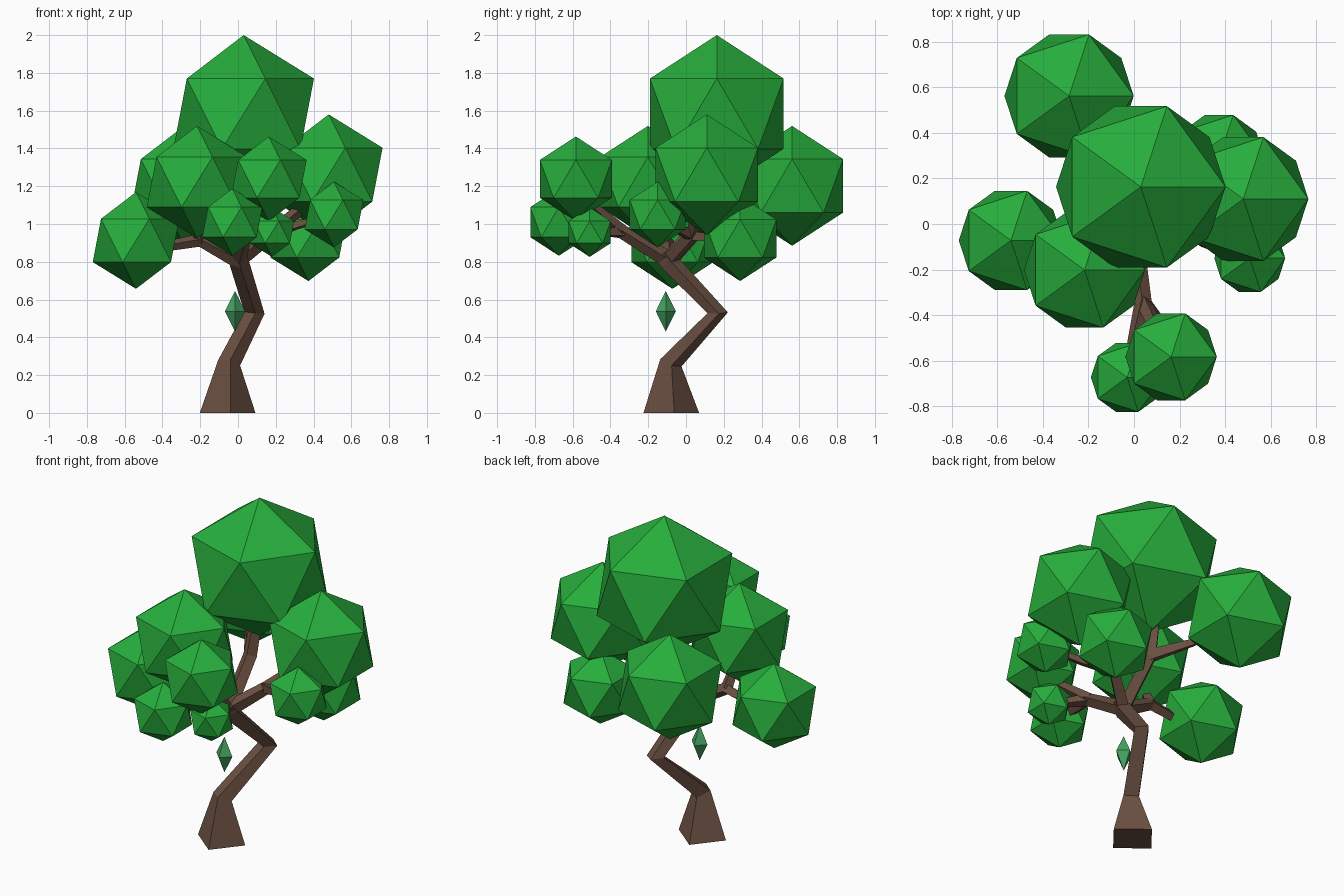
import bpy, bmesh, math
from mathutils import Vector

if "Cube" in bpy.data.objects:
    bpy.data.objects.remove(bpy.data.objects["Cube"])


def material(name, rgb):
    m = bpy.data.materials.new(name)
    m.diffuse_color = (*rgb, 1)
    m.use_nodes = True
    m.node_tree.nodes["Principled BSDF"].inputs["Base Color"].default_value = m.diffuse_color
    return m


BARK = material("bark", (0.147, 0.08, 0.054))
GREEN = material("foliage_green", (0.02, 0.42, 0.045))
LEAF = material("leaf_green", (0.06, 0.36, 0.12))


def finish(bm, name, mat):
    bmesh.ops.recalc_face_normals(bm, faces=bm.faces)
    me = bpy.data.meshes.new(name)
    bm.to_mesh(me)
    bm.free()
    me.materials.append(mat)
    ob = bpy.data.objects.new(name, me)
    bpy.context.collection.objects.link(ob)
    return ob


def limb(name, path, flat_start=False):
    """Four-sided tapered tube along (x, y, z, radius) points."""
    bm = bmesh.new()
    pts = [Vector(p[:3]) for p in path]
    rings = []
    for i, p in enumerate(pts):
        before = (p - pts[i - 1]).normalized() if i else Vector()
        after = (pts[i + 1] - p).normalized() if i < len(pts) - 1 else Vector()
        tangent = before + after
        if flat_start and i == 0:
            tangent = Vector((0, 0, 1))
        turn = Vector((0, 0, 1)).rotation_difference(tangent)
        ring = []
        for k in range(4):
            a = math.radians(6 + 90 * k)
            off = Vector((math.cos(a), math.sin(a), 0)) * path[i][3]
            ring.append(bm.verts.new(p + turn @ off))
        rings.append(ring)
    for a, b in zip(rings, rings[1:]):
        for k in range(4):
            bm.faces.new((a[k], a[(k + 1) % 4], b[(k + 1) % 4], b[k]))
    bm.faces.new(rings[0])
    bm.faces.new(rings[-1])
    return finish(bm, name, BARK)


# Crooked trunk with a flared foot
limb("trunk", [(-0.055, -0.078, 0, 0.148), (-0.047, -0.08, 0.265, 0.06),
               (0.087, 0.168, 0.53, 0.054), (0.005, -0.09, 0.80, 0.052),
               (0.0, -0.12, 0.84, 0.045)], True)

# Branches fanning out from the top of the trunk
fork = (0.0, -0.09, 0.81, 0.045)
front, left = (0.04, -0.34, 0.96, 0.038), (-0.2, -0.1, 0.915, 0.036)
right, back = (0.17, 0.03, 0.94, 0.036), (-0.01, 0.13, 1.05, 0.042)
branches = {
    "front_branch": [fork, front, (-0.02, -0.6, 1.0, 0.025)],
    "front_upper_twig": [front, (0.14, -0.54, 1.13, 0.025)],
    "front_side_twig": [front, (0.16, -0.48, 0.95, 0.02)],
    "left_branch": [fork, left, (-0.45, -0.08, 0.87, 0.025)],
    "left_upper_twig": [left, (-0.21, -0.18, 1.05, 0.025)],
    "right_branch": [fork, right, (0.4, 0.09, 1.14, 0.028)],
    "right_front_twig": [right, (0.3, -0.08, 0.99, 0.025), (0.45, -0.14, 1.03, 0.02)],
    "right_back_twig": [right, (0.3, 0.2, 0.92, 0.022)],
    "back_branch": [fork, back, (0.0, 0.18, 1.26, 0.035)],
    "back_left_twig": [back, (-0.15, 0.32, 1.1, 0.025), (-0.24, 0.48, 1.17, 0.022)],
}
for name, path in branches.items():
    limb(name, path)

# Foliage clumps: icosahedra as (x, y, z, radius)
clumps = {
    "crown": (0.03, 0.163, 1.584, 0.416),
    "right_high": (0.48, 0.11, 1.261, 0.319),
    "front_left": (-0.217, -0.202, 1.222, 0.297),
    "back_left": (-0.285, 0.562, 1.202, 0.317),
    "left_low": (-0.54, -0.072, 0.913, 0.256),
    "front_high": (0.163, -0.583, 1.239, 0.224),
    "front_low": (-0.03, -0.673, 1.01, 0.178),
    "front_tiny": (0.18, -0.51, 0.957, 0.131),
    "right_small": (0.508, -0.15, 1.05, 0.174),
    "right_low": (0.373, 0.287, 0.923, 0.225),
}
for name, (x, y, z, r) in clumps.items():
    bm = bmesh.new()
    bmesh.ops.create_icosphere(bm, subdivisions=1, radius=r)
    finish(bm, "foliage_" + name, GREEN).location = (x, y, z)

# Single falling leaf: stretched octahedron
bm = bmesh.new()
for s in (1, -1):
    bmesh.ops.create_cone(bm, segments=4, radius1=0.053, radius2=0, depth=0.108)
    top = [v for v in bm.verts if not v.tag]
    for v in top:
        v.co.z = s * (v.co.z + 0.054)
        v.co.x, v.co.y = ((v.co.x, v.co.y) if min(abs(v.co.x), abs(v.co.y)) < 1e-4
                          else ((v.co.x - v.co.y) * 0.7071, (v.co.x + v.co.y) * 0.7071))
        v.tag = True
bmesh.ops.remove_doubles(bm, verts=bm.verts, dist=1e-4)
finish(bm, "falling_leaf", LEAF).location = (-0.016, -0.107, 0.538)
